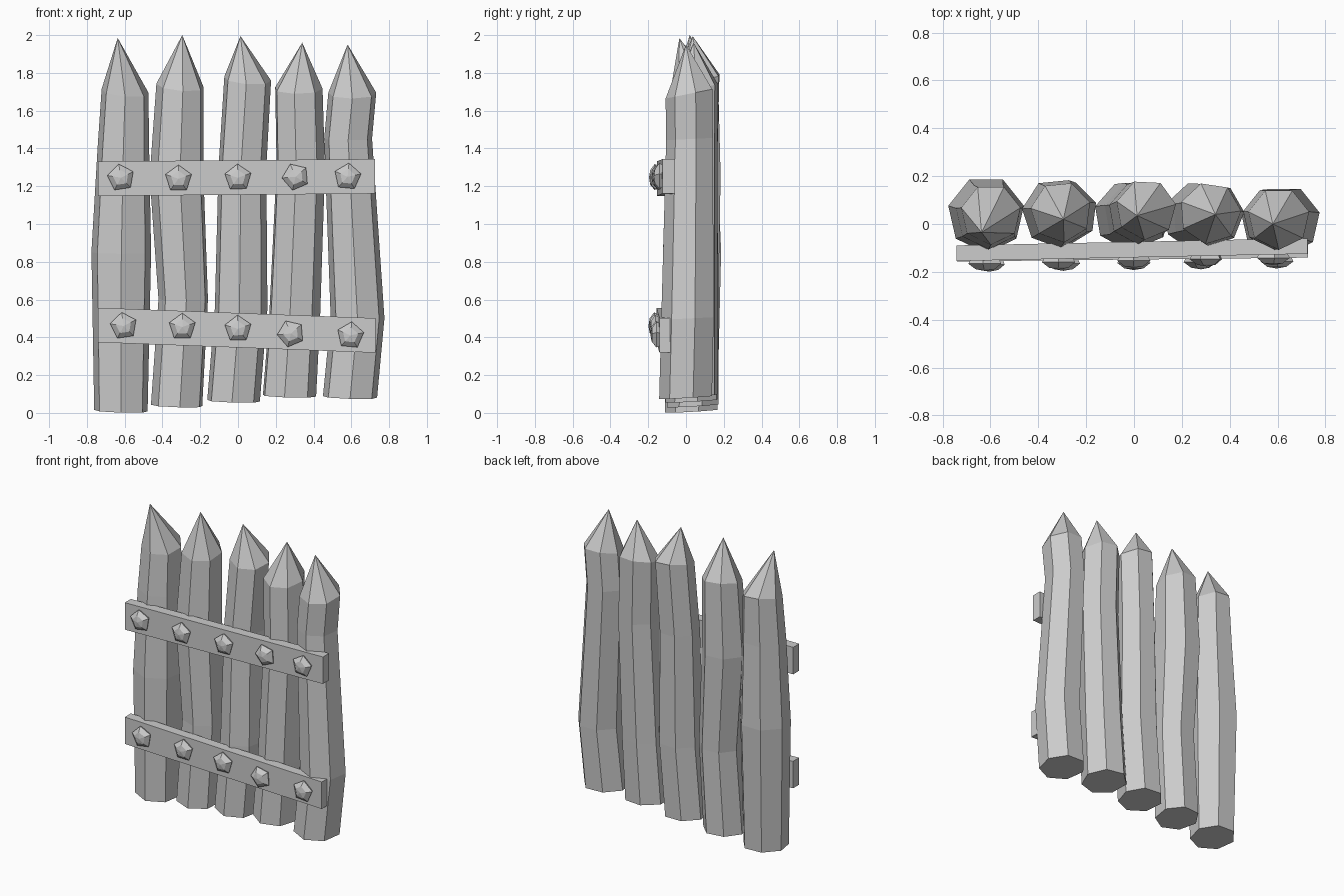
import bpy, math
from mathutils import Vector

if "Cube" in bpy.data.objects:
    bpy.data.objects.remove(bpy.data.objects["Cube"])


def make(name, verts, faces):
    me = bpy.data.meshes.new(name)
    me.from_pydata(verts, [], faces)
    me.update()
    ob = bpy.data.objects.new(name, me)
    bpy.context.collection.objects.link(ob)
    return ob


def skin(rings, n):
    # side quads between rings, cap on the first ring, fan to the final apex
    faces = [tuple(range(n))[::-1]]
    for k in range(rings - 1):
        for i in range(n):
            j = (i + 1) % n
            faces.append((k*n+i, k*n+j, (k+1)*n+j, (k+1)*n+i))
    top = (rings - 1) * n
    faces += [(top+i, top+(i+1) % n, rings*n) for i in range(n)]
    return faces


def stake(name, rings, apex, turn=0.0, tilt_x=-0.08):
    # crooked seven-sided log; each ring is (x, y, z, radius)
    verts = []
    for k, (x, y, z, r) in enumerate(rings):
        sx, sy = {0: (-0.03, 0.06), len(rings)-1: (tilt_x, 0.2)}.get(k, (0, 0.05))
        for i in range(7):
            a = -math.pi/2 + turn + i * math.tau / 7
            dx, dy = r * math.cos(a), r * math.sin(a)
            verts.append((x + dx, y + dy, z + sx*dx + sy*dy))
    verts.append(apex)
    make(name, verts, skin(len(rings), 7))


def strap(name, a, b, h=0.183, d=0.065):
    # flat plank; a and b are the centres of its end faces
    verts = []
    for p in (a, b):
        for sy, sz in ((-1, -1), (1, -1), (1, 1), (-1, 1)):
            verts.append((p[0], p[1] + sy*d/2, p[2] + sz*h/2))
    make(name, verts, [(3, 2, 1, 0), (4, 5, 6, 7), (0, 1, 5, 4),
                       (1, 2, 6, 5), (2, 3, 7, 6), (3, 0, 4, 7)][:])


def stud(name, x, y, z, turn):
    # faceted five-sided nail head facing -y
    verts = []
    for r, off in ((0.06, 0.01), (0.073, -0.014), (0.042, -0.037)):
        for i in range(5):
            a = math.pi/2 + turn + i * math.tau / 5
            verts.append((x + r*math.cos(a), y + off, z + r*math.sin(a)))
    verts.append((x, y - 0.044, z))
    make(name, verts, skin(3, 5))


# Sharpened stakes
stake("stake_1", [(-.62, .035, .01, .145), (-.618, .04, .85, .162),
                  (-.607, .035, 1.4, .14), (-.598, .04, 1.70, .127)],
      (-.637, -.035, 1.985))
stake("stake_2", [(-.322, .04, .038, .14), (-.287, .045, .6, .135),
                  (-.322, .045, 1.25, .147), (-.305, .05, 1.73, .128)],
      (-.295, .02, 2.0), 0.1)
stake("stake_3", [(-.025, .035, .063, .143), (.015, .04, .55, .143),
                  (.022, .045, 1.3, .13), (.05, .06, 1.765, .127)],
      (.013, .035, 1.995), -0.05)
stake("stake_4", [(.268, .03, .09, .146), (.295, .035, .5, .14),
                  (.328, .04, 1.3, .133), (.318, .045, 1.715, .13)],
      (.34, .04, 1.96), -0.15, 0.0)
stake("stake_5", [(.593, .005, .083, .147), (.633, .015, .5, .146),
                  (.583, .025, 1.45, .13), (.605, .022, 1.69, .13)],
      (.58, 0, 1.95), 0, 0.0)

# Cross planks with their studs
rows = {
    "upper": ((-.742, -.122, 1.24), (.725, -.092, 1.252),
              ((-.62, 1.245), (-.315, 1.24), (0, 1.245), (.305, 1.25), (.58, 1.25))),
    "lower": ((-.74, -.124, .465), (.727, -.108, .41),
              ((-.605, .46), (-.295, .455), (0, .445), (.28, .42), (.595, .41))),
}
for row, (a, b, spots) in rows.items():
    a, b = Vector(a), Vector(b)
    strap(row + "_plank", a, b)
    for i, (x, z) in enumerate(spots):
        y = a.lerp(b, (x - a.x) / (b.x - a.x)).y - 0.0325
        stud(f"{row}_stud_{i+1}", x, y, z, (0.15, 0, 0.03, 0.4, -0.1)[i])
